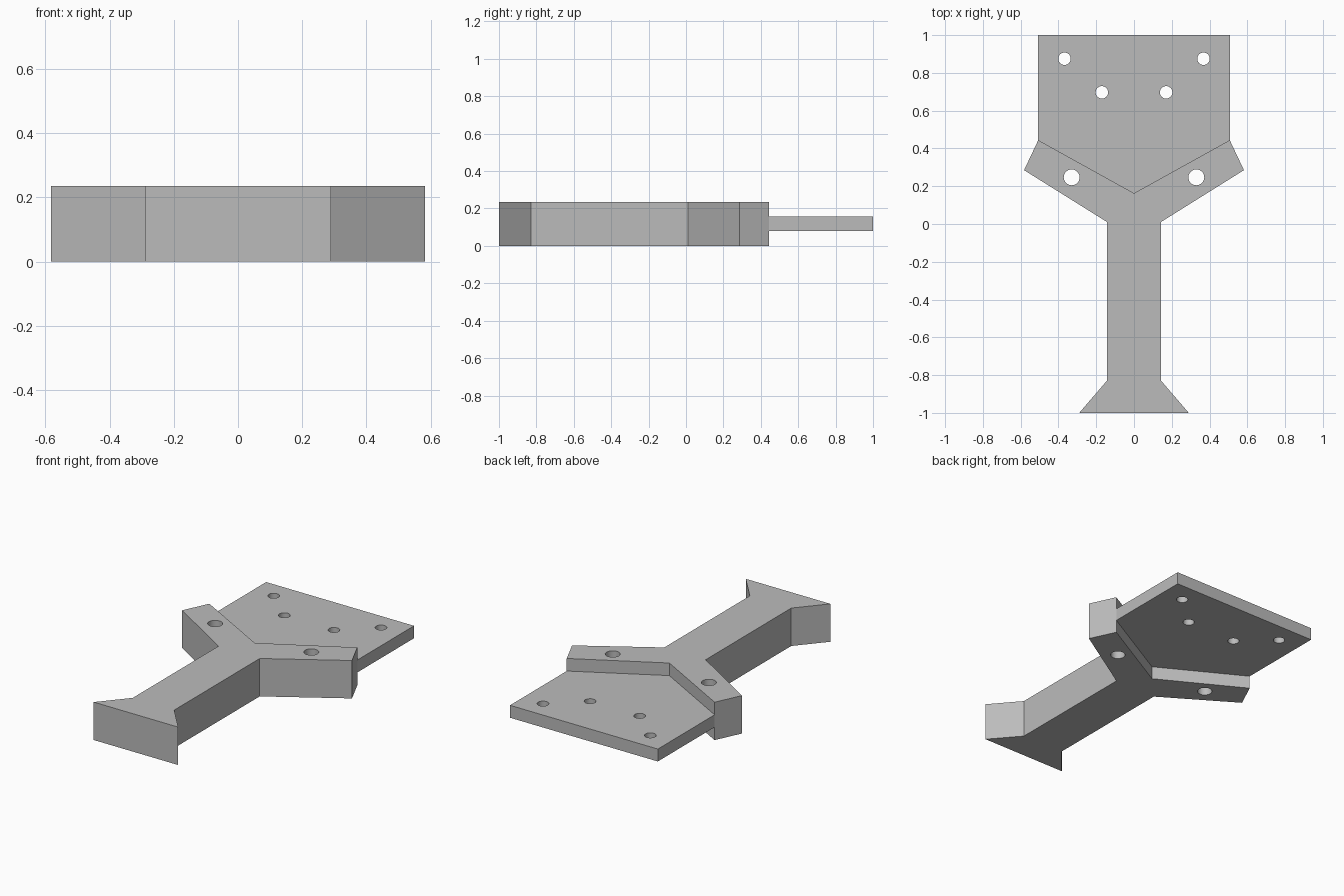
import bpy, bmesh
from mathutils import Matrix, Vector

cube = bpy.data.objects.get("Cube")
if cube:
    bpy.data.objects.remove(cube, do_unlink=True)

THICK = 0.235
PLATE_LOW, PLATE_HIGH = 0.08, 0.157

grey = bpy.data.materials.new("plain grey")
grey.use_nodes = True
colour = (0.5, 0.5, 0.5, 1)
grey.diffuse_color = colour
grey.node_tree.nodes["Principled BSDF"].inputs["Base Color"].default_value = colour


def add_object(name, bm):
    bmesh.ops.recalc_face_normals(bm, faces=bm.faces)
    mesh = bpy.data.meshes.new(name)
    bm.to_mesh(mesh)
    bm.free()
    mesh.materials.append(grey)
    obj = bpy.data.objects.new(name, mesh)
    bpy.context.collection.objects.link(obj)
    return obj


def prism(name, half, z0, z1):
    """Extrude an outline given by its +x half, mirrored across x = 0."""
    outline = half + [(-x, y) for x, y in reversed(half) if x > 0]
    bm = bmesh.new()
    face = bm.faces.new([bm.verts.new((x, y, z0)) for x, y in outline])
    top = bmesh.ops.extrude_face_region(bm, geom=[face])["geom"]
    verts = [v for v in top if isinstance(v, bmesh.types.BMVert)]
    bmesh.ops.translate(bm, verts=verts, vec=Vector((0, 0, z1 - z0)))
    return add_object(name, bm)


def drill(obj, centres, radius):
    """Cut mirrored pairs of vertical through holes."""
    bm = bmesh.new()
    for x, y in centres:
        for side in (-1, 1):
            bmesh.ops.create_cone(bm, cap_ends=True, segments=32,
                                  radius1=radius, radius2=radius, depth=1,
                                  matrix=Matrix.Translation((side * x, y, 0.1)))
    cutter = add_object("hole_cutter", bm)
    cutter.hide_render = True
    mod = obj.modifiers.new("holes", 'BOOLEAN')
    mod.operation = 'DIFFERENCE'
    mod.solver = 'EXACT'
    mod.object = cutter
    bpy.ops.object.select_all(action='DESELECT')
    bpy.context.view_layer.objects.active = obj
    obj.select_set(True)
    bpy.ops.object.modifier_apply(modifier=mod.name)
    bpy.data.objects.remove(cutter, do_unlink=True)
    bpy.ops.object.shade_smooth_by_angle()


# Thick handle with flared foot and V-shaped arms
notch, shoulder = (0, 0.163), (0.507, 0.444)
handle = prism("forked_handle",
               [(0.29, -1), (0.142, -0.828), (0.142, 0.01),
                (0.582, 0.285), shoulder, notch], 0, THICK)
drill(handle, [(0.33, 0.247)], 0.042)

# Thin mounting plate seated in the V
plate = prism("mounting_plate", [notch, shoulder, (0.507, 1)],
              PLATE_LOW, PLATE_HIGH)
drill(plate, [(0.368, 0.875), (0.17, 0.697)], 0.033)
